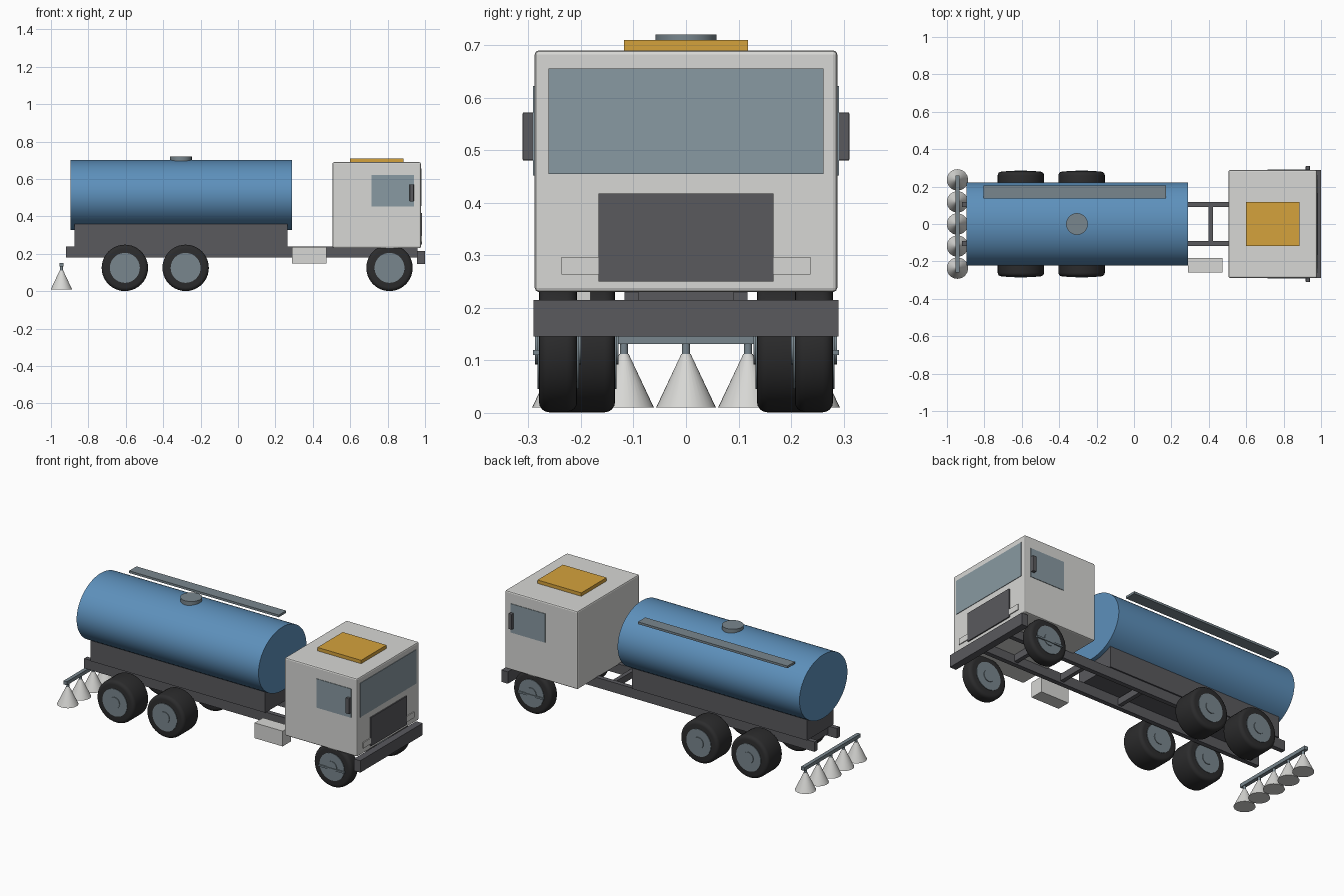
import bpy, math

if "Cube" in bpy.data.objects:
    bpy.data.objects.remove(bpy.data.objects["Cube"], do_unlink=True)


def material(name, rgb):
    m = bpy.data.materials.new(name)
    m.use_nodes = True
    color = (*rgb, 1)
    m.diffuse_color = color
    bsdf = next(n for n in m.node_tree.nodes if n.type == 'BSDF_PRINCIPLED')
    bsdf.inputs["Base Color"].default_value = color
    bsdf.inputs["Roughness"].default_value = 0.6
    return m


WHITE = material("off white", (0.68, 0.68, 0.66))
BLUE = material("tank blue", (0.11, 0.28, 0.50))
FRAME = material("frame grey", (0.10, 0.10, 0.11))
RUBBER = material("tyre black", (0.025, 0.025, 0.026))
STEEL = material("slate steel", (0.19, 0.24, 0.27))
GLASS = material("window grey", (0.25, 0.32, 0.36))
AMBER = material("amber", (0.66, 0.36, 0.045))


def finish(name, mat, bevel=0, segments=2, smooth=False):
    o = bpy.context.object
    o.name = name
    o.data.materials.append(mat)
    bpy.ops.object.transform_apply(location=False, rotation=True, scale=True)
    if bevel:
        b = o.modifiers.new("Bevel", 'BEVEL')
        b.width, b.segments, b.limit_method = bevel, segments, 'ANGLE'
        bpy.ops.object.modifier_apply(modifier=b.name)
    if smooth:
        bpy.ops.object.shade_smooth_by_angle(angle=math.radians(35))
    return o


def box(name, mat, x, y, z, bevel=0):
    """Box from its low and high limits on each axis."""
    bpy.ops.mesh.primitive_cube_add(size=1, location=[sum(r) / 2 for r in (x, y, z)])
    bpy.context.object.scale = [r[1] - r[0] for r in (x, y, z)]
    return finish(name, mat, bevel)


def cylinder(name, mat, center, radius, depth, axis='Z', bevel=0, sides=40, top=None):
    rot = {'X': (0, math.pi / 2, 0), 'Y': (math.pi / 2, 0, 0), 'Z': (0, 0, 0)}[axis]
    bpy.ops.mesh.primitive_cone_add(vertices=sides, radius1=radius, depth=depth,
                                    radius2=radius if top is None else top,
                                    location=center, rotation=rot)
    return finish(name, mat, bevel, 4, True)


SIDES = (("left", 1), ("right", -1))


def span(side, a, b):
    """Mirrored y limits."""
    return sorted((side * a, side * b))


# Chassis
for label, s in SIDES:
    box(f"{label}_rail", FRAME, (-0.92, 0.96), span(s, 0.09, 0.117), (0.18, 0.238))
for i, x in enumerate((-0.85, -0.44, 0.02, 0.41, 0.72)):
    box(f"cross_member_{i + 1}", FRAME, (x - 0.012, x + 0.012), (-0.095, 0.095), (0.19, 0.23))
box("bumper", FRAME, (0.958, 1.0), (-0.29, 0.29), (0.145, 0.215))
box("tool_box", WHITE, (0.29, 0.473), (-0.26, -0.182), (0.147, 0.237))

# Tank, its support, hatch and walkway
box("tank_support", FRAME, (-0.875, 0.265), (-0.125, 0.125), (0.238, 0.36))
tank = cylinder("tank", BLUE, (-0.303, 0, 0.515), 0.187, 1.185, 'X', sides=64)
tank.scale.y = 0.223 / 0.187
cylinder("tank_hatch", STEEL, (-0.305, 0, 0.705), 0.058, 0.03)
box("walkway", STEEL, (-0.805, 0.17), (0.137, 0.205), (0.675, 0.688))

# Cab
box("cab", WHITE, (0.505, 0.978), (-0.288, 0.288), (0.23, 0.69), bevel=0.008)
box("windscreen", GLASS, (0.975, 0.981), (-0.262, 0.262), (0.455, 0.655))
box("grille", FRAME, (0.975, 0.985), (-0.167, 0.167), (0.25, 0.418))
box("roof_panel", AMBER, (0.6, 0.885), (-0.118, 0.118), (0.688, 0.71))
for label, s in SIDES:
    box(f"{label}_headlight", WHITE, (0.975, 0.983), span(s, 0.16, 0.237), (0.263, 0.297))
    box(f"{label}_window", GLASS, (0.715, 0.94), span(s, 0.285, 0.291), (0.452, 0.622))
    box(f"{label}_mirror", FRAME, (0.918, 0.94), span(s, 0.29, 0.311), (0.48, 0.572), bevel=0.003)

# Wheels: narrow in front, wide at the back
for axle, x, inner in (("front", 0.81, 0.207), ("middle", -0.28, 0.135), ("rear", -0.605, 0.135)):
    for label, s in SIDES:
        name = f"{axle}_{label}"
        mid, width = s * (inner + 0.28) / 2, 0.28 - inner
        cylinder(f"{name}_tyre", RUBBER, (x, mid, 0.125), 0.124, width, 'Y', bevel=0.02)
        cylinder(f"{name}_rim", STEEL, (x, mid, 0.125), 0.08, width + 0.006, 'Y')
        cylinder(f"{name}_hub", STEEL, (x, mid, 0.125), 0.033, width + 0.014, 'Y', sides=24)
        if axle == "front":
            box(f"{label}_wheel_bar", STEEL, (0.725, 0.895), span(s, 0.275, 0.291), (0.11, 0.12))

# Spray bar with nozzles
box("spray_bar", STEEL, (-0.955, -0.933), (-0.26, 0.26), (0.131, 0.152))
for i in range(5):
    y = (i - 2) * 0.118
    cylinder(f"nozzle_stem_{i + 1}", STEEL, (-0.944, y, 0.121), 0.008, 0.025, sides=16)
    cylinder(f"nozzle_{i + 1}", WHITE, (-0.944, y, 0.061), 0.057, 0.102, sides=32, top=0.009)
